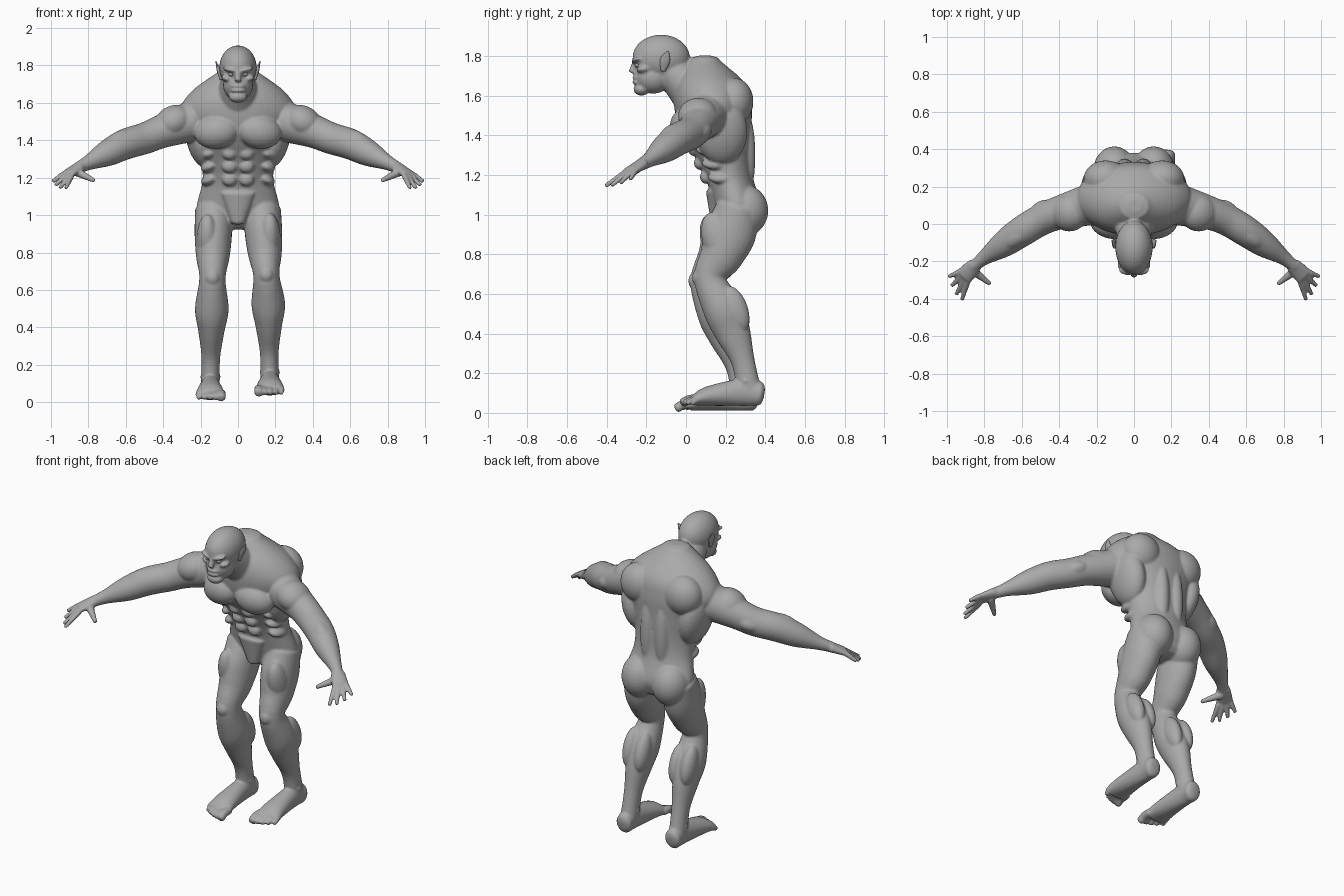
import bpy, bmesh, math
from mathutils import Vector, Matrix, Euler

default_cube = bpy.data.objects.get("Cube")
if default_cube:
    bpy.data.objects.remove(default_cube, do_unlink=True)

AXIS_X, AXIS_Y, AXIS_Z = (Vector(row) for row in Matrix.Identity(3))
RIGHT, LEFT = -1, 1

skin_material = bpy.data.materials.new("grey skin")
skin_material.use_nodes = True
grey = (0.4, 0.4, 0.4, 1)
skin_material.diffuse_color = grey
skin_material.node_tree.nodes["Principled BSDF"].inputs["Base Color"].default_value = grey


def spline(keys, steps=5):
    """Smooth curve through keys of position followed by one or two radii."""
    points = [Vector(key) for key in keys]
    before = points[0] * 2 - points[1]
    after = points[-1] * 2 - points[-2]
    points = [before, *points, after]
    curve = []
    for a, b, c, d in zip(points, points[1:], points[2:], points[3:]):
        tangent_b, tangent_c = (c - a) / 2, (d - b) / 2
        for step in range(steps):
            t = step / steps
            ease = t * t * (3 - 2 * t)
            curve.append(b + (c - b) * ease + tangent_b * (t * (1 - t) ** 2)
                         - tangent_c * (t * t * (1 - t)))
    return curve + [points[-2]]


def loft(bm, keys, ref=AXIS_Y, axis=None, sides=28):
    """Elliptical tube with rounded ends; ref sets how the ellipse is turned."""
    curve = spline(keys)
    centres = [Vector(point[:3]) for point in curve]
    last = len(curve) - 1
    rings = []
    for i, (centre, point) in enumerate(zip(centres, curve)):
        along = axis or (centres[min(i + 1, last)] - centres[max(i - 1, 0)]).normalized()
        u = ref.cross(along).normalized()
        v = along.cross(u)
        wide, deep = point[3], point[-1]
        cap_angles = {0: (-1.2, -0.7, 0), last: (0, 0.7, 1.2)}.get(i, (0,))
        for cap in cap_angles:
            middle = centre + along * math.sin(cap) * 0.4 * min(wide, deep)
            shrink = math.cos(cap)
            angles = [math.tau * side / sides for side in range(sides)]
            rings.append([bm.verts.new(middle + u * wide * shrink * math.cos(angle)
                                       + v * deep * shrink * math.sin(angle))
                          for angle in angles])
    for lower, upper in zip(rings, rings[1:]):
        for side in range(sides):
            following = (side + 1) % sides
            bm.faces.new((lower[side], lower[following], upper[following], upper[side]))
    bm.faces.new(rings[0])
    bm.faces.new(rings[-1])


def ball(bm, location, size, rotation=(0, 0, 0)):
    matrix = Matrix.LocRotScale(Vector(location), Euler(rotation), Vector(size))
    bmesh.ops.create_uvsphere(bm, u_segments=28, v_segments=16, radius=1, matrix=matrix)


def mirror(keys, side):
    return [(side * key[0], *key[1:]) for key in keys]


def ball_pair(bm, location, size, tilt=0, turn=0):
    """Mirrored ellipsoids; tilt lowers the outer end, turn swings it back."""
    for side in (RIGHT, LEFT):
        ball(bm, (side * location[0], *location[1:]), size, (0, side * tilt, side * turn))


def finish(bm, name):
    bmesh.ops.recalc_face_normals(bm, faces=bm.faces)
    for face in bm.faces:
        face.smooth = True
    mesh = bpy.data.meshes.new(name)
    bm.to_mesh(mesh)
    bm.free()
    mesh.materials.append(skin_material)
    obj = bpy.data.objects.new(name, mesh)
    bpy.context.scene.collection.objects.link(obj)
    return obj


def build_torso(bm):
    # Trunk sections: height, half width, front, back
    sections = [(0.96, 0.17, 0.16, 0.36), (1.04, 0.22, 0.14, 0.38), (1.18, 0.19, 0.1, 0.34),
                (1.3, 0.2, 0.04, 0.33), (1.42, 0.25, -0.03, 0.33), (1.55, 0.31, -0.06, 0.33),
                (1.66, 0.25, -0.05, 0.3), (1.77, 0.1, 0.01, 0.18)]
    loft(bm, [(0, (front + back) / 2, height, width, (back - front) / 2)
              for height, width, front, back in sections], axis=AXIS_Z, sides=48)
    # Chest, lats, shoulder blades, spine muscles and buttocks
    ball_pair(bm, (0.115, 0, 1.445), (0.12, 0.08, 0.09), tilt=0.15, turn=0.15)
    ball_pair(bm, (0.2, 0.18, 1.42), (0.08, 0.13, 0.17), tilt=0.2)
    ball_pair(bm, (0.15, 0.24, 1.57), (0.12, 0.1, 0.12))
    ball_pair(bm, (0.05, 0.29, 1.3), (0.05, 0.06, 0.24))
    ball_pair(bm, (0.105, 0.295, 1.02), (0.11, 0.12, 0.13))
    # Three rows of belly muscles with ribs beside them
    for row in range(3):
        y, z = 0.1 - row * 0.03, 1.19 + row * 0.07
        ball_pair(bm, (0.045, y, z), (0.04, 0.03, 0.035))
        ball_pair(bm, (0.15, y + 0.08, z), (0.05, 0.07, 0.03), tilt=0.4)
    # Groin
    loft(bm, [(0, 0.13, 1.12, 0.09, 0.03), (0, 0.17, 0.97, 0.045, 0.045)])


def build_head(bm):
    # Neck, skull, jaw and chin
    loft(bm, [(0, 0.06, 1.6, 0.13), (0, -0.09, 1.74, 0.08)])
    ball(bm, (0, -0.125, 1.79), (0.1, 0.145, 0.117))
    ball(bm, (0, -0.165, 1.695), (0.08, 0.095, 0.085))
    ball(bm, (0, -0.225, 1.632), (0.05, 0.04, 0.032))
    # Scowling brow, cheekbones and nose
    ball_pair(bm, (0.04, -0.25, 1.777), (0.045, 0.024, 0.012), tilt=-0.25, turn=0.2)
    ball_pair(bm, (0.06, -0.215, 1.73), (0.03, 0.035, 0.017), tilt=-0.3)
    loft(bm, [(0, -0.258, 1.77, 0.012), (0, -0.272, 1.72, 0.018)])
    # Lips
    for z in (1.69, 1.666):
        ball(bm, (0, -0.25, z), (0.04, 0.022, 0.01))


def build_arm(bm, side):
    # Arm from chest to wrist, palm and thumb
    loft(bm, mirror([(0.25, 0.1, 1.5, 0.11), (0.4, 0.06, 1.45, 0.09), (0.5, 0.02, 1.41, 0.084),
                     (0.6, -0.04, 1.38, 0.082), (0.7, -0.11, 1.33, 0.07),
                     (0.8, -0.18, 1.28, 0.04), (0.86, -0.23, 1.25, 0.03)], side))
    loft(bm, mirror([(0.85, -0.22, 1.255, 0.04, 0.03), (0.91, -0.28, 1.22, 0.05, 0.02)], side),
         ref=AXIS_Z)
    loft(bm, mirror([(0.86, -0.25, 1.23, 0.024), (0.77, -0.32, 1.185, 0.012)], side))
    # Four fingers fanned from the knuckles, the middle ones longest
    for finger in range(4):
        spread = finger / 3
        root = Vector((0.94, -0.26, 1.215)).lerp(Vector((0.89, -0.31, 1.21)), spread)
        tip = Vector((0.99, -0.28, 1.18)).lerp(Vector((0.92, -0.405, 1.145)), spread)
        tip += (tip - root) * 0.2 * math.sin(math.pi * spread)
        loft(bm, mirror([(*root, 0.016), (*tip, 0.011)], side), ref=AXIS_Z, sides=16)


def stance(point, side):
    """Place a leg point; the left leg stands wider, further back and higher."""
    y, z, *radii = point
    x = side * (0.15 - 0.02 * z)
    low = min(1, max(0, 2 - 2 * z))
    if side == LEFT:
        return (x + 0.022 * low, y + 0.016 * low, z + 0.025 * low, *radii)
    return (x, y - 0.012 * low, z, *radii)


def build_leg(bm, side):
    # Leg and foot sections: depth position, height, radii
    leg = [(0.26, 1.03, 0.1, 0.11), (0.22, 0.9, 0.1, 0.13), (0.17, 0.78, 0.09, 0.11),
           (0.11, 0.66, 0.07, 0.08), (0.17, 0.5, 0.09, 0.1), (0.22, 0.38, 0.07, 0.09),
           (0.27, 0.24, 0.05, 0.06), (0.3, 0.1, 0.05, 0.06)]
    foot = [(0.36, 0.07, 0.05, 0.06), (0.28, 0.08, 0.05, 0.07), (0.1, 0.06, 0.07, 0.05),
            (0.03, 0.04, 0.08, 0.03)]
    loft(bm, [stance(key, side) for key in leg])
    loft(bm, [stance(key, side) for key in foot], ref=AXIS_Z)
    # Thigh, kneecap, twin calf muscles and ankle bones
    outward = AXIS_X * side
    for (y, z), offset, size, lean in (
            ((0.16, 0.86), 0.03, (0.06, 0.08, 0.15), 0.3),
            ((0.055, 0.665), 0, (0.04, 0.035, 0.045), 0),
            ((0.235, 0.5), 0.04, (0.045, 0.06, 0.12), 0.35),
            ((0.235, 0.49), -0.04, (0.045, 0.06, 0.12), 0.35),
            ((0.285, 0.135), 0, (0.056, 0.025, 0.025), 0)):
        ball(bm, Vector(stance((y, z), side)) + outward * offset, size, (lean, 0, 0))
    # Toes, the big one inside
    for toe in range(5):
        radius = 0.024 if toe == 0 else 0.018 - 0.001 * toe
        tip = 0.003 * toe * toe - 0.035
        keys = [(0.05, 0.045, radius), (tip + 0.035, 0.042, radius), (tip, 0.024, radius)]
        shift = side * (toe - 2) * 0.03
        placed = [stance(key, side) for key in keys]
        loft(bm, [(x + shift, *rest) for x, *rest in placed], ref=AXIS_Z, sides=16)


body = bmesh.new()
build_torso(body)
build_head(body)
for side in (RIGHT, LEFT):
    build_arm(body, side)
    build_leg(body, side)
# Shoulder, upper arm and forearm muscles
ball_pair(body, (0.345, 0.06, 1.5), (0.105, 0.1, 0.085), tilt=0.45, turn=-0.2)
ball_pair(body, (0.47, 0.04, 1.42), (0.1, 0.09, 0.06), tilt=0.35, turn=-0.35)
ball_pair(body, (0.62, -0.065, 1.395), (0.11, 0.055, 0.06), tilt=0.35, turn=-0.6)

# Fuse the muscles into one continuous skin
body_object = finish(body, "body")
fuse = body_object.modifiers.new("fuse", "REMESH")
fuse.mode = "VOXEL"
fuse.voxel_size = 0.007
fuse.use_smooth_shade = True
soften = body_object.modifiers.new("soften", "SMOOTH")
soften.iterations = 4

# Eyes and pointed ears
for side, label in ((RIGHT, "right"), (LEFT, "left")):
    eye = bmesh.new()
    ball(eye, (side * 0.037, -0.244, 1.753), (0.015, 0.014, 0.011))
    finish(eye, label + "_eye")
    ear = bmesh.new()
    loft(ear, mirror([(0.09, -0.115, 1.725, 0.008, 0.012), (0.105, -0.105, 1.78, 0.01, 0.026),
                      (0.118, -0.09, 1.822, 0.002, 0.005)], side))
    finish(ear, label + "_ear")
